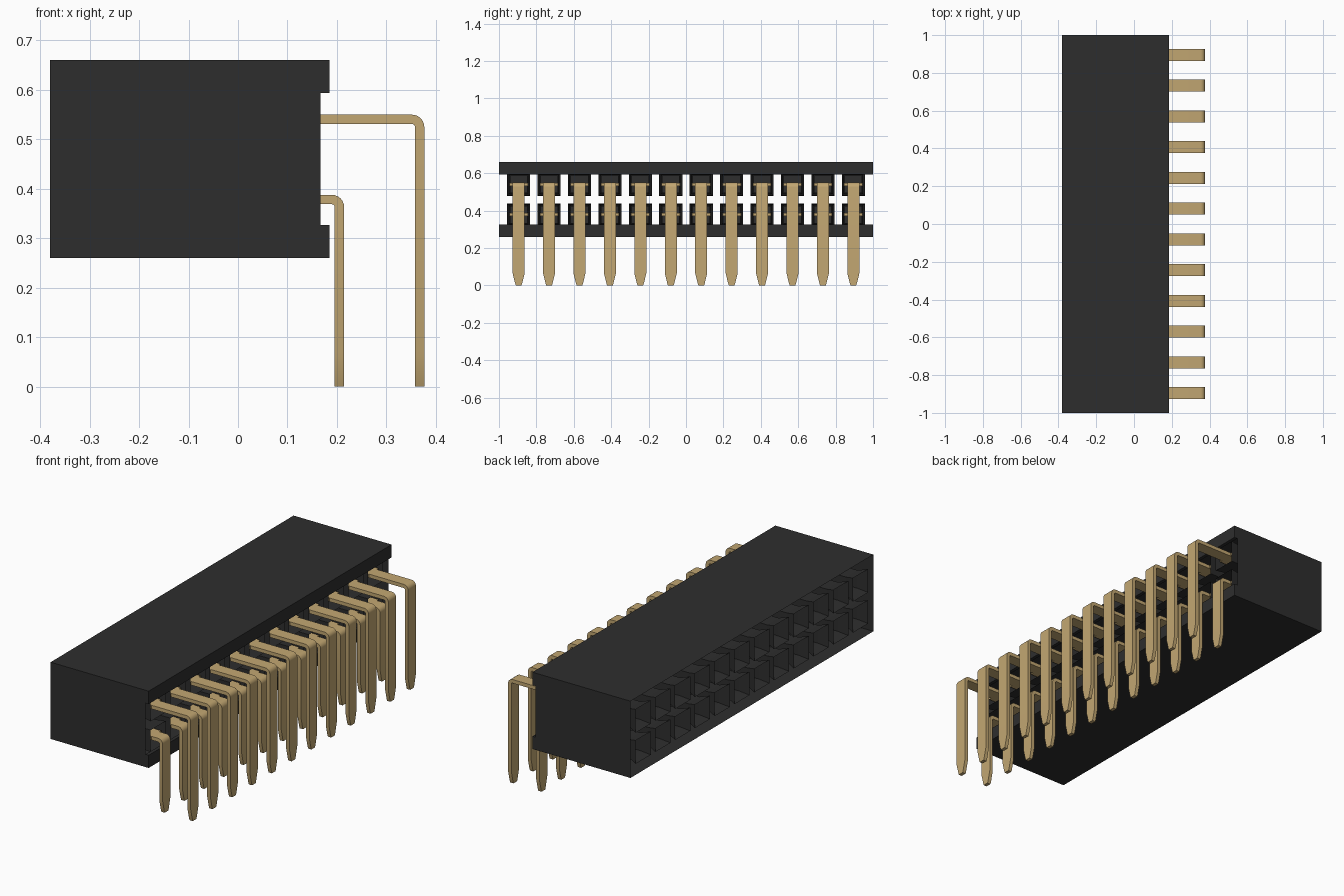
import bpy, bmesh, math

cube = bpy.data.objects.get("Cube")
if cube:
    bpy.data.objects.remove(cube)


def material(name, rgb, rough):
    m = bpy.data.materials.new(name)
    m.use_nodes = True
    m.diffuse_color = (*rgb, 1)
    bsdf = m.node_tree.nodes["Principled BSDF"]
    bsdf.inputs["Base Color"].default_value = (*rgb, 1)
    bsdf.inputs["Roughness"].default_value = rough
    return m


BLACK = material("black plastic", (0.027, 0.027, 0.027), 0.6)
GOLD = material("gold plating", (0.54, 0.385, 0.168), 0.5)

COUNT, PITCH = 12, 0.1627
ROWS = {"upper": (0.54, 0.367), "lower": (0.378, 0.205)}  # height, leg position
FRONT, BACK, RAIL = -0.38, 0.167, 0.185


def finish(bm, name, mat):
    bmesh.ops.recalc_face_normals(bm, faces=bm.faces)
    mesh = bpy.data.meshes.new(name)
    bm.to_mesh(mesh)
    bm.free()
    mesh.materials.append(mat)
    ob = bpy.data.objects.new(name, mesh)
    bpy.context.collection.objects.link(ob)
    return ob


def loft(bm, rings, cap_start=False, cap_end=False):
    """Join rings of points into a skin, optionally closing its ends."""
    rings = [[bm.verts.new(p) for p in r] for r in rings]
    for a, b in zip(rings, rings[1:]):
        for i in range(len(a)):
            j = (i + 1) % len(a)
            bm.faces.new((a[i], a[j], b[j], b[i]))
    if cap_start:
        bm.faces.new(rings[0])
    if cap_end:
        bm.faces.new(rings[-1])


def rect(x, y, z, hy, hz):
    return [(x, y - hy, z - hz), (x, y + hy, z - hz),
            (x, y + hy, z + hz), (x, y - hy, z + hz)]


def box(bm, x0, x1, y, z, hy, hz):
    loft(bm, [rect(x0, y, z, hy, hz), rect(x1, y, z, hy, hz)], True, True)


# Housing shell with two rear rails; its mating and rear sides are open
profile = [(FRONT, 0.26), (RAIL, 0.26), (RAIL, 0.326), (BACK, 0.326),
           (BACK, 0.593), (RAIL, 0.593), (RAIL, 0.66), (FRONT, 0.66)]
bm = bmesh.new()
loft(bm, [[(x, y, z) for x, z in profile] for y in (-1, 1)], True, True)
open_faces = [f for f in bm.faces
              if all(abs(v.co.x - FRONT) < 1e-4 for v in f.verts)
              or all(abs(v.co.x - BACK) < 1e-4 for v in f.verts)]
bmesh.ops.delete(bm, geom=open_faces, context="FACES")
finish(bm, "housing_shell", BLACK)


def pin_rings(y, z, leg):
    """Cross-sections along a bent strip with a tapered tip."""
    t, r, hw = 0.0095, 0.0155, 0.032
    stations = [(0.06, z, 0, hw)]
    steps = 6
    for k in range(steps + 1):
        a = math.pi / 2 * k / steps
        stations.append((leg - r + r * math.sin(a), z - r + r * math.cos(a), a, hw))
    stations += [(leg, 0.065, math.pi / 2, hw),
                 (leg, 0.012, math.pi / 2, 0.019),
                 (leg, 0, math.pi / 2, 0.015)]
    rings = []
    for x, h, a, w in stations:
        dx, dz = t * math.sin(a), t * math.cos(a)
        rings.append([(x - dx, y - w, h - dz), (x - dx, y + w, h - dz),
                      (x + dx, y + w, h + dz), (x + dx, y - w, h + dz)])
    return rings


for row, (z, leg) in ROWS.items():
    sockets, pins, contacts = bmesh.new(), bmesh.new(), bmesh.new()
    for i in range(COUNT):
        y = (i - (COUNT - 1) / 2) * PITCH
        # Socket with a funnel mouth, closed by a wall near the rear
        loft(sockets, [rect(FRONT, y, z, 0.062, 0.061),
                       rect(-0.33, y, z, 0.047, 0.047),
                       rect(0.06, y, z, 0.047, 0.047)], cap_end=True)
        loft(sockets, [rect(0.06, y, z, 0.05, 0.05),
                       rect(BACK, y, z, 0.062, 0.058)])
        # Bent solder pin
        loft(pins, pin_rings(y, z, leg), True, True)
        # Contact base and its pair of spring leaves
        box(contacts, 0.09, 0.15, y, z, 0.049, 0.008)
        for side in (-1, 1):
            loft(contacts, [rect(0.055, y, z + side * 0.04, 0.025, 0.004),
                            rect(-0.22, y, z + side * 0.018, 0.025, 0.004),
                            rect(-0.3, y, z + side * 0.036, 0.025, 0.004)], True, True)
    finish(sockets, row + "_sockets", BLACK)
    finish(contacts, row + "_contacts", GOLD)
    ob = finish(pins, row + "_pins", GOLD)
    bpy.ops.object.select_all(action="DESELECT")
    ob.select_set(True)
    bpy.context.view_layer.objects.active = ob
    bpy.ops.object.shade_smooth_by_angle(angle=math.radians(30))
